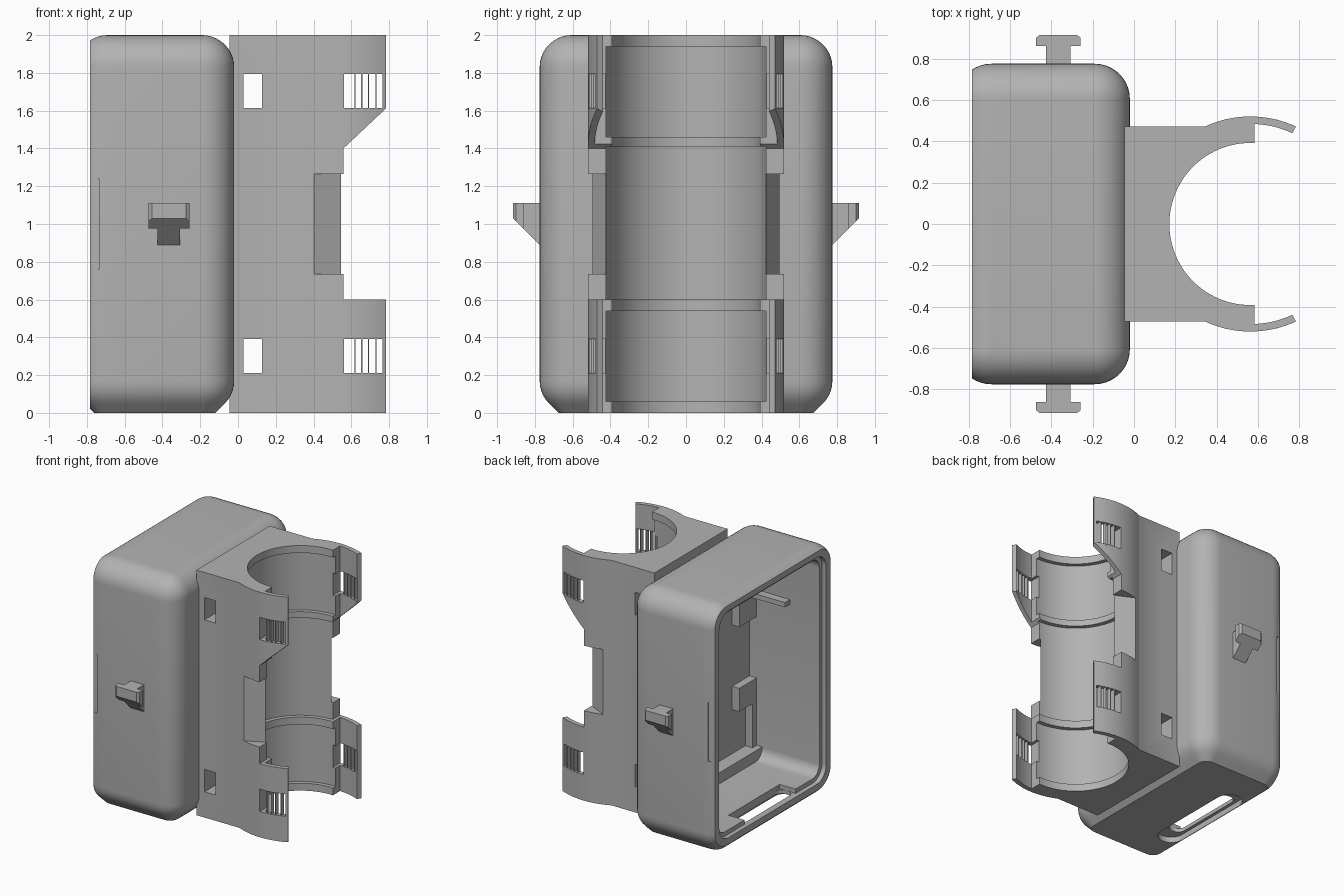
import bpy, bmesh, math

cube = bpy.data.objects.get("Cube")
if cube:
    bpy.data.objects.remove(cube, do_unlink=True)

grey = bpy.data.materials.new("plain grey")
grey.use_nodes = True
colour = (0.45, 0.45, 0.45, 1)
grey.diffuse_color = colour
grey.node_tree.nodes["Principled BSDF"].inputs["Base Color"].default_value = colour


def finish(name, bm):
    bmesh.ops.recalc_face_normals(bm, faces=bm.faces)
    mesh = bpy.data.meshes.new(name)
    bm.to_mesh(mesh)
    bm.free()
    mesh.materials.append(grey)
    obj = bpy.data.objects.new(name, mesh)
    bpy.context.collection.objects.link(obj)
    return obj


def prism(name, points, axis, lo, hi):
    """Extrude a 2D outline along one axis."""
    def place(p, t):
        return {"x": (t, p[0], p[1]), "y": (p[0], t, p[1]), "z": (p[0], p[1], t)}[axis]
    bm = bmesh.new()
    a = [bm.verts.new(place(p, lo)) for p in points]
    b = [bm.verts.new(place(p, hi)) for p in points]
    bm.faces.new(a)
    bm.faces.new(b)
    for i in range(len(a)):
        j = (i + 1) % len(a)
        bm.faces.new((a[i], a[j], b[j], b[i]))
    return finish(name, bm)


def box(name, x0, x1, y0, y1, z0, z1):
    return prism(name, [(x0, y0), (x1, y0), (x1, y1), (x0, y1)], "z", z0, z1)


def arc(cx, cy, r, a0, a1, n):
    return [(cx + r * math.cos(a0 + (a1 - a0) * i / n),
             cy + r * math.sin(a0 + (a1 - a0) * i / n)) for i in range(n + 1)]


def rounded_rect(cx, cy, hx, hy, r):
    pts = []
    for k, (sx, sy) in enumerate([(1, 1), (-1, 1), (-1, -1), (1, -1)]):
        a = k * math.pi / 2
        pts += arc(cx + sx * (hx - r), cy + sy * (hy - r), r, a, a + math.pi / 2, 8)
    return pts


def lathe(name, cx, profile, n=96):
    """Revolve (radius, z) pairs about a vertical axis."""
    bm = bmesh.new()
    rings = [[bm.verts.new((x, y, z)) for x, y in arc(cx, 0, r, 0, math.tau, n)[:-1]]
             for r, z in profile]
    for lower, upper in zip(rings, rings[1:]):
        for i in range(n):
            j = (i + 1) % n
            bm.faces.new((lower[i], lower[j], upper[j], upper[i]))
    bm.faces.new(rings[0])
    bm.faces.new(rings[-1])
    return finish(name, bm)


def cut(target, *cutters):
    for cutter in cutters:
        mod = target.modifiers.new("cut", "BOOLEAN")
        mod.operation = "DIFFERENCE"
        mod.solver = "EXACT"
        mod.object = cutter
        bpy.context.view_layer.objects.active = target
        bpy.ops.object.modifier_apply(modifier=mod.name)
        bpy.data.objects.remove(cutter, do_unlink=True)


# Housing: rounded block with a 45 degree bottom edge, sliced flat at the open side
R, BACK = 0.17, -0.783
bm = bmesh.new()
steps = [math.radians(a) for a in range(-45, 91, 9)]
for x in (-0.69, -0.19):
    for y in (-0.605, 0.605):
        ball = [(R * math.cos(a), R * math.sin(a)) for a in steps]
        rings = [(r, 2 - R + h) for r, h in ball if h >= 0]
        rings += [(r, R + h) for r, h in ball if h <= 0.001]
        rings.append((R * math.tan(math.pi / 8), 0))
        for r, z in rings:
            for px, py in arc(x, y, max(r, 0.0005), 0, math.tau, 40)[:-1]:
                bm.verts.new((px, py, z))
bmesh.ops.convex_hull(bm, input=bm.verts)
loose = [v for v in bm.verts if not v.link_faces]
bmesh.ops.delete(bm, geom=loose, context="VERTS")
bmesh.ops.bisect_plane(bm, geom=bm.verts[:] + bm.edges[:] + bm.faces[:],
                       plane_co=(BACK, 0, 0), plane_no=(-1, 0, 0), clear_outer=True)
bmesh.ops.holes_fill(bm, edges=[e for e in bm.edges if e.is_boundary])
bmesh.ops.dissolve_limit(bm, angle_limit=0.002, verts=bm.verts, edges=bm.edges)
housing = finish("housing", bm)

cut(housing,
    prism("cavity", rounded_rect(0, 1, 0.655, 0.89, 0.09), "x", -0.9, -0.115),
    prism("lid_rebate", rounded_rect(0, 1, 0.69, 0.925, 0.12), "x", -0.9, -0.745),
    prism("port_recess", rounded_rect(-0.655, -0.02, 0.1, 0.43, 0.1), "z", -0.1, 0.045),
    prism("port", rounded_rect(-0.665, -0.02, 0.065, 0.33, 0.06), "z", -0.1, 0.2),
    box("port_pocket", -0.745, -0.6, -0.35, 0.31, 0.075, 0.2))

# Shallow side marks, inner brackets and side hooks, mirrored front to back
for side, word in ((-1, "front"), (1, "back")):
    def span(a, b):
        return sorted((side * a, side * b))

    cut(housing, box("mark", -0.9, -0.735, *span(0.758, 0.9), 0.76, 1.24))
    box(word + "_inner_post", -0.18, -0.11, *span(0.6, 0.67), 0.1, 0.75)
    box(word + "_lower_tab", -0.18, -0.11, *span(0.43, 0.67), 0.56, 0.75)
    box(word + "_upper_tab", -0.18, -0.11, *span(0.43, 0.67), 1.25, 1.43)
    box(word + "_inner_rib", -0.48, -0.11, *span(0.59, 0.67), 1.43, 1.47)

    half = [(0.06, 0.74), (0.06, 0.86), (0.108, 0.86), (0.108, 0.9), (0.09, 0.915)]
    outline = half + [(-x, y) for x, y in reversed(half)]
    hook = prism(word + "_hook", [(x - 0.366, side * y) for x, y in outline], "z", 0, 1.11)
    for v in hook.data.vertices:
        if v.co.z < 0.5:
            v.co.z = 0.89 + abs(v.co.y) - 0.775
box("inner_ledge", -0.23, -0.11, -0.66, 0.66, 0.1, 0.2)

# Clamp: flat-sided block whose jaws bulge around a vertical bore
CX, OUTER, INNER = 0.563, 0.52, 0.484
start, end = math.acos(-0.22 / OUTER), math.acos(0.22 / OUTER)
upper = [(-0.045, 0.472)] + arc(CX, 0, OUTER, start, end, 20) + [(0.765, 0.438)]
clamp = prism("clamp", upper + [(x, -y) for x, y in reversed(upper)], "z", 0, 2)

lip, seat = 0.392, 0.425
bore = [(lip, -0.1), (lip, 0.06), (seat, 0.06), (seat, 0.54), (lip, 0.54), (lip, 0.6),
        (seat, 0.6), (seat, 1.41), (lip, 1.41), (lip, 1.46), (seat, 1.46), (seat, 1.94),
        (lip, 1.94), (lip, 2.1)]
reach = math.acos(0.02 / INNER)
cut(clamp,
    lathe("bore", CX, bore),
    prism("mouth", arc(CX, 0, INNER, -reach, reach, 64), "z", -0.1, 2.1),
    prism("jaw_gap", [(0.558, 0.6), (1, 0.6), (1, 1.815), (0.558, 1.4)], "y", -1, 1))
for side in (-1, 1):
    cut(clamp, prism("flat", [(0.4, side * 0.495), (0.6, side * 0.398),
                              (0.6, side * 0.7), (0.4, side * 0.7)], "z", 0.735, 1.265))

# Strap slots, and jaw windows crossed by thin upright bars
for z, level in ((0.21, "lower"), (1.613, "upper")):
    cut(clamp, box("strap_slot", 0.028, 0.128, -1, 1, z, z + 0.182),
        box("jaw_window", 0.56, 0.765, -1, 1, z, z + 0.182))
    for side, word in ((-1, "front"), (1, "back")):
        for x in (0.62, 0.655, 0.69, 0.73):
            outer = side * math.sqrt(OUTER ** 2 - (x - CX) ** 2)
            inner = side * math.sqrt(INNER ** 2 - (x - CX) ** 2)
            box(f"{level}_{word}_window_bar", x - 0.003, x + 0.003,
                min(inner, outer), max(inner, outer), z - 0.01, z + 0.19)

# Smooth the curved surfaces and keep the edges crisp
for obj in bpy.context.view_layer.objects:
    obj.select_set(obj in (housing, clamp))
bpy.context.view_layer.objects.active = housing
bpy.ops.object.shade_smooth_by_angle(angle=math.radians(25))
